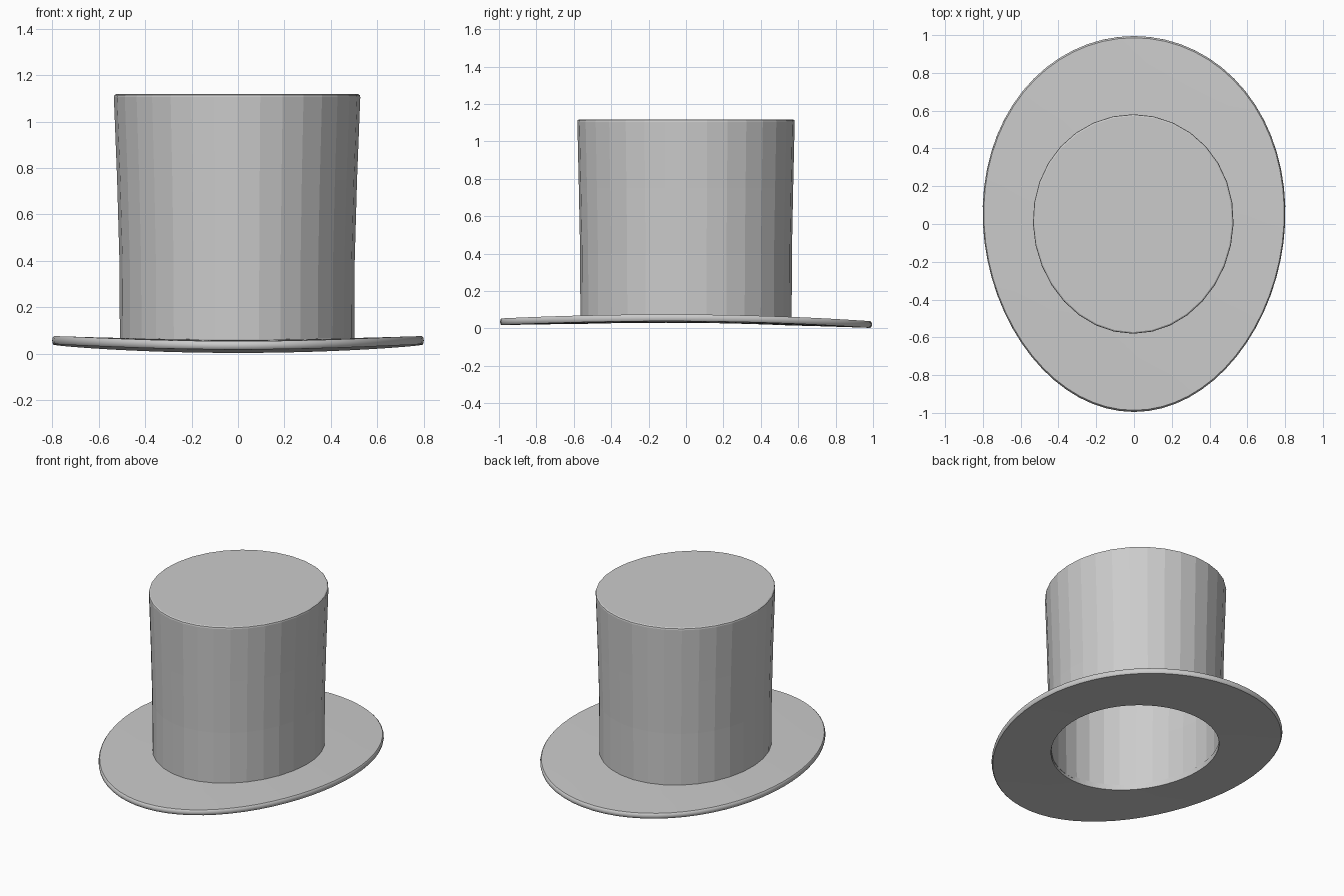
import bpy
import bmesh
import math

if "Cube" in bpy.data.objects:
    bpy.data.objects.remove(bpy.data.objects["Cube"], do_unlink=True)

felt = bpy.data.materials.new("light grey felt")
felt.use_nodes = True
grey = (0.6, 0.6, 0.6, 1)
felt.diffuse_color = grey
felt.node_tree.nodes["Principled BSDF"].inputs["Base Color"].default_value = grey

WALL = 0.018
BRIM_HALF = 0.018


def oval(rx, ry, sides):
    """Slightly egg-shaped outline, a little wider towards the back."""
    points = []
    for i in range(sides):
        a = 2 * math.pi * i / sides
        y = ry * math.sin(a)
        points.append((rx * math.cos(a) * (1 + 0.06 * y), y))
    return points


def brim_height(x, y):
    """Middle surface of the brim: sides curl up, front and back dip."""
    return 0.043 + 0.014 * (x / 0.8) ** 2 - 0.015 * y * y - 0.0075 * y


def loft(name, rings, closed=False, caps=()):
    """Skin a list of equal-length rings; cap the rings listed in caps."""
    bm = bmesh.new()
    loops = [[bm.verts.new(p) for p in ring] for ring in rings]
    pairs = list(zip(loops, loops[1:]))
    if closed:
        pairs.append((loops[-1], loops[0]))
    for low, high in pairs:
        for i in range(len(low)):
            j = (i + 1) % len(low)
            bm.faces.new((low[i], low[j], high[j], high[i]))
    for c in caps:
        bm.faces.new(loops[c])
    bmesh.ops.recalc_face_normals(bm, faces=bm.faces)
    mesh = bpy.data.meshes.new(name)
    bm.to_mesh(mesh)
    bm.free()
    mesh.materials.append(felt)
    obj = bpy.data.objects.new(name, mesh)
    bpy.context.collection.objects.link(obj)
    return obj


# Crown: hollow flared tube, outer wall with a chamfered top, then the lining
def crown_ring(rx, ry, z):
    points = oval(rx, ry, 32)
    if z is None:
        return [(x - 0.004, y, brim_height(x, y)) for x, y in points]
    return [(x - 0.004, y, z) for x, y in points]


outer = [(0.505, 0.565, None), (0.507, 0.566, 0.4), (0.517, 0.573, 0.75),
         (0.531, 0.581, 1.105), (0.529, 0.579, 1.114), (0.522, 0.572, 1.118)]
lining = [(rx - WALL, ry - WALL, z) for rx, ry, z in outer[:3]]
lining.append((0.513, 0.563, 1.098))

top = len(outer) - 1
outer_rings = [crown_ring(*r) for r in outer]
inner_rings = [crown_ring(*r) for r in reversed(lining)]

# The lining is skinned after the outer wall, joined along the lower rim
rings = list(reversed(inner_rings))[::-1] + outer_rings
loft("crown", rings, caps=(0, len(rings) - 1))

# Brim: oval plate with a rounded outer edge and an opening for the head
hole = (0.486, 0.546)
edge = (0.8, 0.995)
section = [(0.0, -1.0), (0.35, -1.0), (0.7, -1.0), (0.98, -1.0),
           (0.993, -0.7), (1.0, 0.0), (0.993, 0.7),
           (0.98, 1.0), (0.7, 1.0), (0.35, 1.0), (0.0, 1.0)]
brim_rings = []
for t, side in section:
    rx, ry = (h + (e - h) * t for h, e in zip(hole, edge))
    brim_rings.append([(x, y, brim_height(x, y) + side * BRIM_HALF)
                       for x, y in oval(rx, ry, 64)])
brim = loft("brim", brim_rings, closed=True)

bpy.ops.object.select_all(action="DESELECT")
brim.select_set(True)
bpy.context.view_layer.objects.active = brim
bpy.ops.object.shade_smooth_by_angle(angle=math.radians(35))
